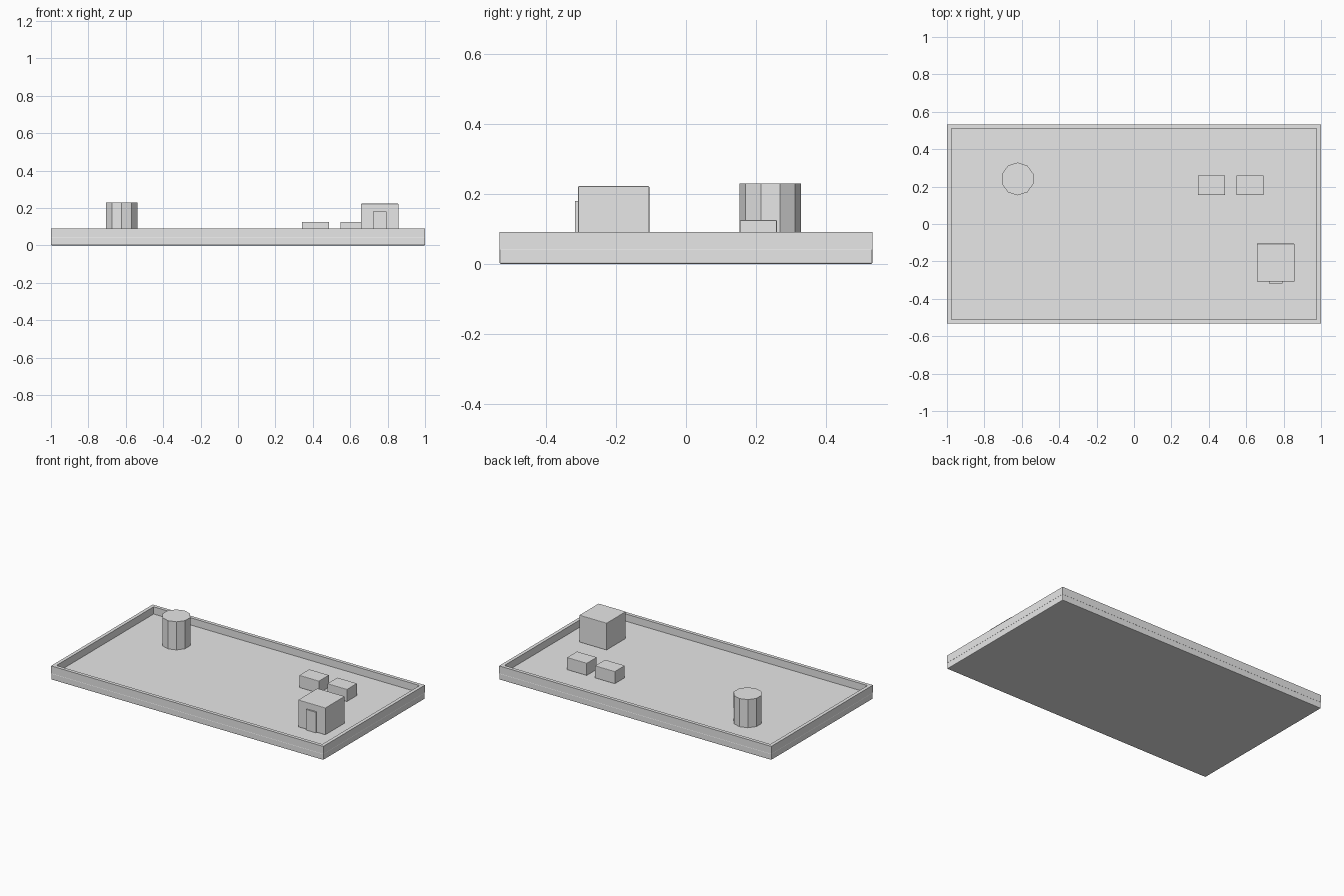
import bpy
import math

if "Cube" in bpy.data.objects:
    bpy.data.objects.remove(bpy.data.objects["Cube"])

grey = bpy.data.materials.new("plain_grey")
grey.diffuse_color = (0.8, 0.8, 0.8, 1)
grey.use_nodes = True
grey.node_tree.nodes["Principled BSDF"].inputs["Base Color"].default_value = grey.diffuse_color

DECK = 0.043           # top of the roof slab
RIM_TOP = 0.091
HX, HY = 1.0, 0.533    # half sizes of the slab
WALL = 0.023           # parapet thickness


def add_bevel(ob, width):
    if width:
        mod = ob.modifiers.new("edge_bevel", 'BEVEL')
        mod.width = width
        mod.segments = 2
        mod.limit_method = 'ANGLE'


def box(name, x0, x1, y0, y1, z0, z1, bevel=0.0):
    bpy.ops.mesh.primitive_cube_add(
        size=1, location=((x0 + x1) / 2, (y0 + y1) / 2, (z0 + z1) / 2))
    ob = bpy.context.object
    ob.name = name
    ob.scale = (x1 - x0, y1 - y0, z1 - z0)
    bpy.ops.object.transform_apply(location=False, rotation=False, scale=True)
    ob.data.materials.append(grey)
    add_bevel(ob, bevel)
    return ob


# Roof slab
box("roof_slab", -HX, HX, -HY, HY, 0, DECK, 0.004)

# Parapet walls around the edge
for side, s in (("front", -1), ("back", 1)):
    ys = sorted((s * HY, s * (HY - WALL)))
    box(side + "_parapet", -HX, HX, *ys, DECK - 0.002, RIM_TOP)
for side, s in (("left", -1), ("right", 1)):
    xs = sorted((s * HX, s * (HX - WALL)))
    box(side + "_parapet", *xs, -HY + WALL, HY - WALL, DECK - 0.002, RIM_TOP)

# Stair hut with its door
box("stair_hut", 0.657, 0.858, -0.308, -0.105, DECK, 0.2225, 0.003)
box("hut_door", 0.722, 0.794, -0.317, -0.307, DECK, 0.18)

# Two ventilation units
for i, x in enumerate((0.414, 0.620)):
    box(f"vent_unit_{i + 1}", x - 0.073, x + 0.073, 0.154, 0.26, DECK, 0.125, 0.003)

# Ten-sided water tank, with corners pointing front and back
bpy.ops.mesh.primitive_cylinder_add(
    vertices=10, radius=0.088, depth=0.23 - DECK,
    location=(-0.622, 0.241, (0.23 + DECK) / 2))
tank = bpy.context.object
tank.name = "water_tank"
tank.data.materials.append(grey)
